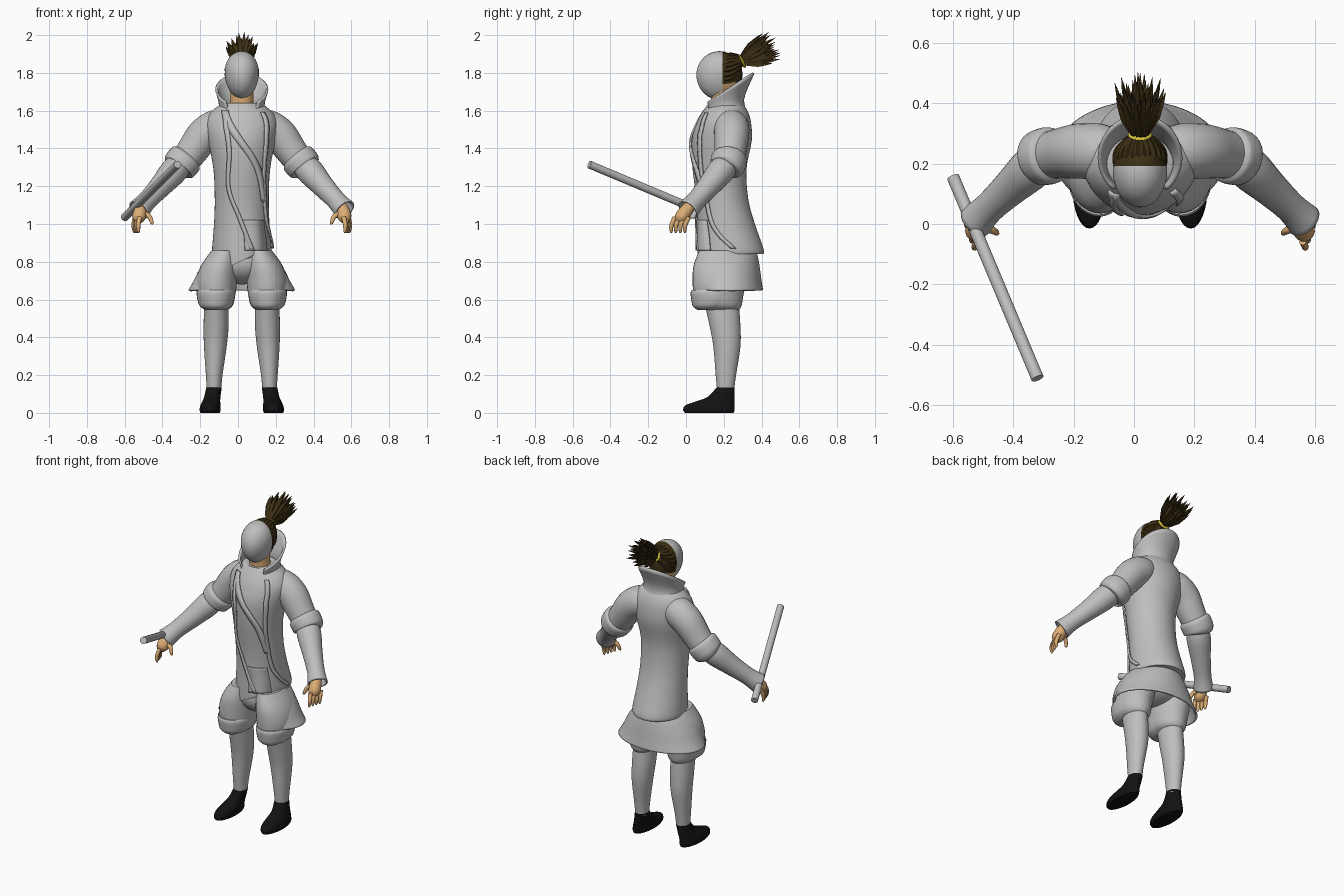
import bpy, bmesh, random
from math import sin, cos, pi, radians, sqrt
from mathutils import Vector

random.seed(4)
CX = 0.02  # body centre line

if "Cube" in bpy.data.objects:
    bpy.data.objects.remove(bpy.data.objects["Cube"])


def material(name, rgb):
    m = bpy.data.materials.new(name)
    m.use_nodes = True
    m.diffuse_color = (*rgb, 1)
    m.node_tree.nodes["Principled BSDF"].inputs["Base Color"].default_value = (*rgb, 1)
    return m


CLOTH = material("grey cloth", (0.52, 0.52, 0.52))
SKIN = material("skin", (0.72, 0.42, 0.18))
HAIR = material("dark brown hair", (0.045, 0.028, 0.007))
SHOE = material("black shoe", (0.006, 0.006, 0.006))
TIE = material("yellow tie", (0.7, 0.6, 0.04))


def finish(name, bm, mats, angle=50):
    bmesh.ops.recalc_face_normals(bm, faces=bm.faces)
    me = bpy.data.meshes.new(name)
    bm.to_mesh(me)
    bm.free()
    ob = bpy.data.objects.new(name, me)
    bpy.context.collection.objects.link(ob)
    for m in mats:
        me.materials.append(m)
    bpy.ops.object.select_all(action="DESELECT")
    ob.select_set(True)
    bpy.context.view_layer.objects.active = ob
    bpy.ops.object.shade_smooth_by_angle(angle=radians(angle))
    return ob


def thicken(ob, t, offset=0):
    mod = ob.modifiers.new("thickness", "SOLIDIFY")
    mod.thickness = t
    mod.offset = offset


def smooth_rows(rows, n=4):
    """Catmull-Rom refinement of rows of numbers."""
    out = []
    for i in range(len(rows) - 1):
        a, b, c, d = (rows[min(max(i + k, 0), len(rows) - 1)] for k in (-1, 0, 1, 2))
        for s in range(n):
            t = s / n
            out.append([q + t / 2 * (r - p + t * (2 * p - 5 * q + 4 * r - w + t * (3 * (q - r) + w - p)))
                        for p, q, r, w in zip(a, b, c, d)])
    return out + [list(rows[-1])]


def skin_rings(bm, rings, closed=True, caps=True):
    vs = [[bm.verts.new(p) for p in ring] for ring in rings]
    n = len(vs[0])
    for lo, hi in zip(vs, vs[1:]):
        for i in range(n if closed else n - 1):
            j = (i + 1) % n
            bm.faces.new((lo[i], lo[j], hi[j], hi[i]))
    if caps and closed:
        bm.faces.new(vs[0])
        bm.faces.new(vs[-1])


def on_row(row, a, grow=0.0):
    """Point on a row (z, centre x, half width, front y, back y); angle 0 is the front."""
    z, cx, rx, yf, yb = row
    return Vector((cx + (rx + grow) * sin(a), (yf + yb) / 2 - ((yb - yf) / 2 + grow) * cos(a), z))


def loft(name, rows, mat, start=0, end=360, seg=40, caps=True):
    bm = bmesh.new()
    closed = end - start == 360
    angs = [radians(start + (end - start) * i / seg) for i in range(seg if closed else seg + 1)]
    skin_rings(bm, [[on_row(r, a) for a in angs] for r in smooth_rows(rows)], closed, caps)
    return finish(name, bm, [mat])


def add_tube(bm, pts, seg=20, fine=4, caps=True):
    """Tube through (x, y, z, radius) points."""
    pts = smooth_rows(pts, fine)
    rings = []
    for i, p in enumerate(pts):
        d = Vector(pts[min(i + 1, len(pts) - 1)][:3]) - Vector(pts[max(i - 1, 0)][:3])
        u = d.orthogonal().normalized() if i == 0 else (u - d * u.dot(d) / d.length_squared).normalized()
        v = d.normalized().cross(u)
        rings.append([Vector(p[:3]) + p[3] * (u * cos(t) + v * sin(t))
                      for t in (2 * pi * k / seg for k in range(seg))])
    skin_rings(bm, rings, True, caps)


def tube(name, pts, mat, seg=20, caps=True):
    bm = bmesh.new()
    add_tube(bm, pts, seg, caps=caps)
    return finish(name, bm, [mat])


def ellipsoid(name, centre, size, mat):
    bm = bmesh.new()
    bmesh.ops.create_uvsphere(bm, u_segments=32, v_segments=20, radius=1)
    for v in bm.verts:
        v.co = Vector([c + s * q for c, s, q in zip(centre, size, v.co)])
    return finish(name, bm, [mat])


# Coat body
COAT = [(0.84, CX, .155, .06, .41), (0.87, CX, .157, .06, .41), (1.0, CX, .147, .062, .365),
        (1.13, CX, .143, .055, .33), (1.29, CX, .15, .035, .32), (1.44, CX, .178, .03, .348),
        (1.53, CX, .19, .055, .345), (1.59, CX, .165, .085, .33), (1.64, CX, .105, .12, .30)]
coat = loft("coat", COAT, CLOTH, seg=64)
for v in coat.data.vertices:
    # the front right of the hem hangs lower than the rest
    if v.co.z < 0.86 and v.co.y < 0.2:
        v.co.z -= 0.06 * max(0, min(1, (0.09 - v.co.x) / 0.12))


def coat_row(z):
    rows = smooth_rows(COAT, 8)
    return min(rows, key=lambda r: abs(r[0] - z))


def coat_strip(name, path, width):
    """Band of cloth lying on the coat, through (angle, z) points."""
    bm = bmesh.new()
    rings = []
    for a, z in smooth_rows(path, 6):
        row = coat_row(z)
        row = [z] + list(row[1:])
        rings.append([on_row(row, radians(a + w * width), 0.006 + 0.003 * (w == 0)) for w in (-.5, 0, .5)])
    skin_rings(bm, rings, closed=False)
    thicken(finish(name, bm, [CLOTH]), 0.009)


coat_strip("lapel_diagonal", [(-32, 1.6), (-5, 1.45), (35, 1.28), (52, 1.12)], 14)
coat_strip("lapel_right", [(-28, 1.59), (-22, 1.4), (-28, 1.2), (-4, 1.03), (20, .86)], 8)
coat_strip("lapel_left", [(40, 1.59), (46, 1.4), (52, 1.2), (62, 1.0), (95, .87)], 9)
coat_strip("front_flap", [(25, 1.02), (28, .95), (30, .86)], 48)

# Standing collar, open at the front, higher at the back
bm = bmesh.new()
rings = []
for t, rx, back, front in smooth_rows([(0, .14, .325, .10), (.4, .115, .302, .10), (1, .135, .357, .085)]):
    ring = []
    for i in range(41):
        a = radians(40 + 7 * i)
        top = 1.80 - 0.17 * (1 + cos(a)) / 2
        ring.append(on_row((1.57 + t * (top - 1.57), CX, rx, front, back), a))
    rings.append(ring)
skin_rings(bm, rings, closed=False)
thicken(finish("collar", bm, [CLOTH]), 0.012)

# Hip skirt, open at the front
skirt = loft("hip_skirt", [(.65, CX, .283, .03, .408), (.70, CX, .255, .02, .40), (.76, CX, .225, .018, .392),
                           (.82, CX, .185, .035, .382), (.865, CX, .14, .06, .37)],
             CLOTH, start=42, end=318, seg=48)
thicken(skirt, 0.012, -1)
ellipsoid("pelvis", (CX, .215, .80), (.16, .145, .12), CLOTH)

# Head: grey face, hair at the back, skin below the hair
bm = bmesh.new()
bmesh.ops.create_uvsphere(bm, u_segments=32, v_segments=24, radius=1)
for v in bm.verts:
    x, y, z = v.co
    v.co = (CX + .09 * x * (1 + .1 * y), .177 - .122 * z, 1.79 + (.125 if y > 0 else .132) * y)
for f in bm.faces:
    c = f.calc_center_median()
    f.material_index = 0 if c.y < .19 else (1 if c.z > 1.745 else 2)
finish("head", bm, [CLOTH, HAIR, SKIN])
tube("neck", [(CX, .20, 1.56, .068), (CX, .195, 1.65, .062), (CX, .19, 1.73, .062)], SKIN)

# Hair locks over the back of the head, gathered to the tie
bm = bmesh.new()
for i in range(15):
    a = radians(-25 + 230 * i / 14)
    add_tube(bm, [(CX + r * .9 * cos(a), y, 1.80 + lift + r * sin(a), w) for r, y, lift, w in
                  ((.09, .20, 0, .012), (.082, .24, .01, .016), (.05, .275, .035, .014), (.02, .295, .06, .01))], 6, 3)
finish("hair_locks", bm, [HAIR], 30)

# Ponytail spikes and tie
bm = bmesh.new()
root = Vector((CX, .29, 1.862))
axis = Vector((0, .88, .42)).normalized()
side, up = Vector((1, 0, 0)), Vector((0, -.42, .88))
for i in range(46):
    a, s = i * 2.4, sqrt((i + .5) / 46)
    out = side * cos(a) + up * sin(a)
    length = random.uniform(.17, .245) * (1 - .2 * s)
    tip = root + axis * length + out * s * .092
    base, mid = root + out * .012 * s, root + axis * length * .5 + out * s * .062
    add_tube(bm, [(*base, .012), (*mid, .016), (*tip, .0008)], 4, 2)
finish("ponytail", bm, [HAIR], 20)
tube("hair_tie", [(CX, .288, 1.858, .03), (CX, .296, 1.862, .04), (CX, .304, 1.866, .03)], TIE)

for side_name, s in (("left", 1), ("right", -1)):
    def m(*pts):
        return [(CX + s * p[0], *p[1:]) for p in pts]

    def part(n):
        return side_name + "_" + n

    # Arm: upper sleeve, elbow cuff, flared lower sleeve
    tube(part("upper_sleeve"), m((.06, .235, 1.53, .07), (.13, .24, 1.515, .092), (.2, .242, 1.47, .092),
                                 (.26, .235, 1.39, .084), (.32, .225, 1.31, .075)), CLOTH, 28)
    tube(part("elbow_cuff"), m((.285, .23, 1.36, .078), (.295, .228, 1.348, .093), (.315, .224, 1.325, .095),
                               (.335, .218, 1.30, .09), (.34, .215, 1.293, .07)), CLOTH, 28)
    sleeve = tube(part("lower_sleeve"), m((.315, .225, 1.33, .06), (.36, .185, 1.28, .072), (.43, .12, 1.20, .06),
                                          (.50, .055, 1.125, .052), (.545, .01, 1.075, .06)), CLOTH, 28, False)
    thicken(sleeve, 0.008, -1)

    # Hand with four fingers and a thumb
    bm = bmesh.new()
    add_tube(bm, m((.51, .045, 1.12, .026), (.535, .005, 1.075, .034), (.545, -.025, 1.035, .036),
                   (.55, -.038, 1.012, .02)), 14)
    for i in range(4):
        x, y = .54 + .008 * i, -.07 + .024 * i
        add_tube(bm, m((x, y + .012, 1.035, .013), (x + .008, y - .006, .995, .012),
                       (x + .006, y - .008, .962, .008), (x + .004, y - .006, .952, .002)), 8)
    add_tube(bm, m((.525, -.01, 1.06, .015), (.49, -.02, 1.04, .013), (.475, -.03, 1.005, .009),
                   (.474, -.03, .998, .002)), 8)
    finish(part("hand"), bm, [SKIN])

    # Leg: puffed trouser, knee pad, calf and shoe
    def leg(n, rows, mat):
        return loft(part(n), [(z, CX + s * x, rx, f, b) for z, x, rx, f, b in rows], mat, seg=32)

    leg("trouser", [(.545, .135, .06, .10, .28), (.57, .135, .088, .06, .295), (.63, .135, .102, .04, .305),
                    (.70, .133, .108, .035, .325), (.78, .118, .098, .04, .33), (.86, .09, .07, .07, .30)], CLOTH)
    pad = leg("knee_pad", [(.545, .137, .055, .06, .20), (.565, .137, .085, .036, .25), (.60, .137, .098, .028, .28),
                           (.635, .137, .102, .024, .285), (.65, .137, .096, .03, .27)], CLOTH)
    leg("calf", [(.12, .147, .038, .165, .255), (.2, .146, .044, .157, .265), (.35, .14, .06, .145, .288),
                 (.46, .136, .066, .125, .288), (.57, .135, .064, .10, .28)], CLOTH)
    leg("shoe", [(0, .168, .050, -.005, .252), (.015, .168, .056, -.015, .257), (.04, .166, .053, -.004, .257),
                 (.06, .162, .048, .05, .257), (.085, .156, .043, .115, .257), (.135, .147, .041, .162, .258)], SHOE)

# Staff held in the right hand
tube("staff", [(-.60, .155, 1.035, .021), (-.32, -.512, 1.315, .021)], CLOTH, 20)
